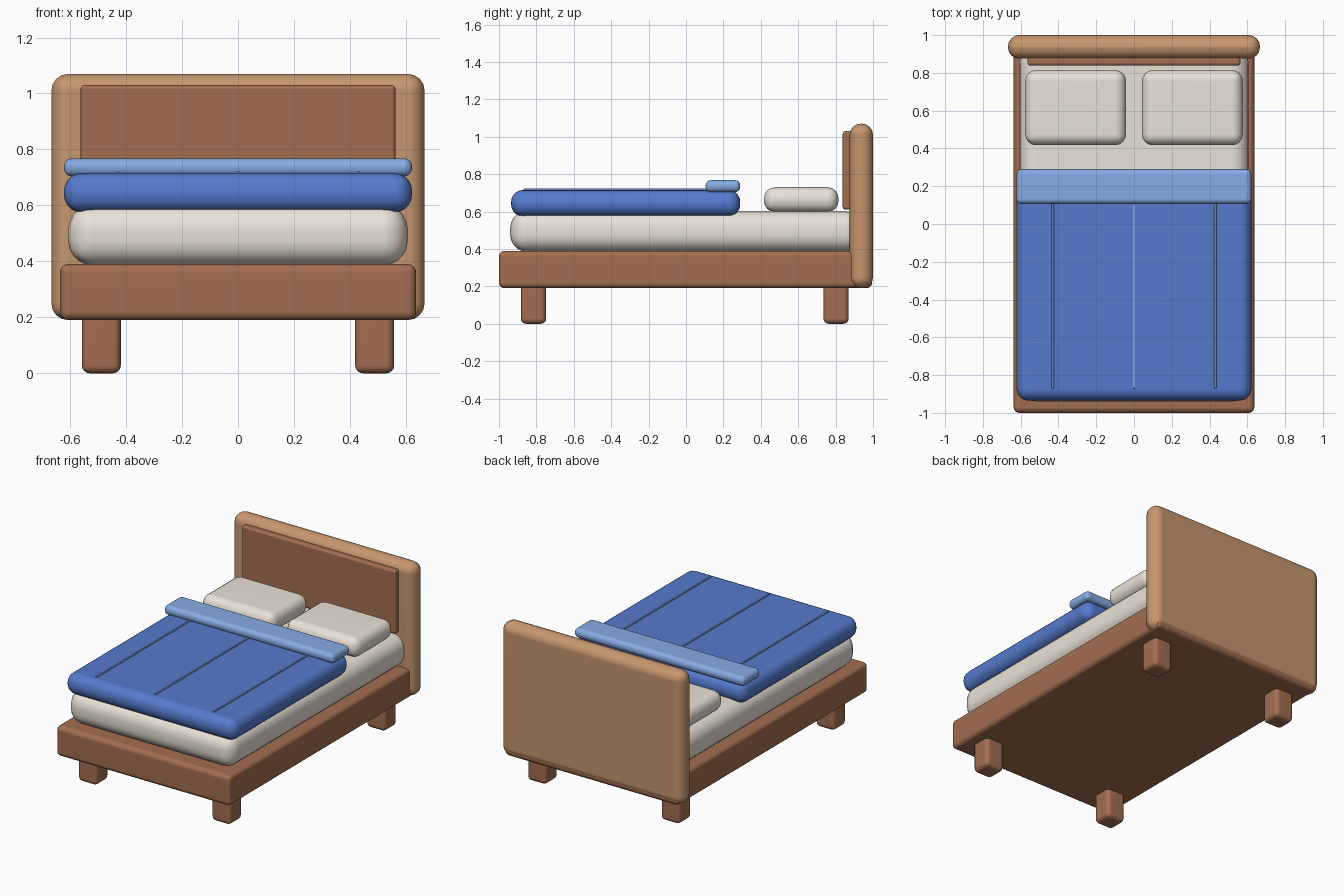
import bpy, bmesh, math
from mathutils import Vector

if "Cube" in bpy.data.objects:
    bpy.data.objects.remove(bpy.data.objects["Cube"])


def material(name, rgb):
    m = bpy.data.materials.new(name)
    m.diffuse_color = (*rgb, 1)
    m.use_nodes = True
    m.node_tree.nodes["Principled BSDF"].inputs["Base Color"].default_value = m.diffuse_color
    return m


WOOD = material("brown_wood", (0.37, 0.155, 0.08))
OAK = material("light_wood", (0.57, 0.305, 0.155))
LINEN = material("linen", (0.83, 0.76, 0.68))
BLUE = material("blue_cloth", (0.09, 0.20, 0.62))
SKY = material("light_blue_cloth", (0.24, 0.41, 0.78))


def rounded_box(name, x, y, z, radius, mat, segments=4):
    """Box spanning the given (min, max) ranges with rounded edges."""
    lo, hi = Vector((x[0], y[0], z[0])), Vector((x[1], y[1], z[1]))
    size, mid = hi - lo, (hi + lo) / 2
    bm = bmesh.new()
    bmesh.ops.create_cube(bm, size=1)
    for v in bm.verts:
        v.co = Vector(a * b for a, b in zip(v.co, size))
    bmesh.ops.bevel(bm, geom=bm.edges[:], offset=radius, segments=segments,
                    profile=0.5, affect='EDGES', clamp_overlap=True)
    mesh = bpy.data.meshes.new(name)
    bm.to_mesh(mesh)
    bm.free()
    obj = bpy.data.objects.new(name, mesh)
    obj.location = mid
    mesh.materials.append(mat)
    bpy.context.collection.objects.link(obj)
    bpy.ops.object.select_all(action='DESELECT')
    obj.select_set(True)
    bpy.context.view_layer.objects.active = obj
    bpy.ops.object.shade_smooth_by_angle(angle=math.radians(35))
    # keep the large faces flat
    wn = obj.modifiers.new("flat_faces", 'WEIGHTED_NORMAL')
    wn.keep_sharp = True
    return obj


# Wooden frame, headboard and inset panel
rounded_box("bed_frame", (-0.637, 0.637), (-1.0, 0.995), (0.19, 0.39), 0.03, WOOD)
rounded_box("headboard", (-0.667, 0.667), (0.875, 1.0), (0.19, 1.07), 0.06, OAK)
rounded_box("headboard_panel", (-0.563, 0.563), (0.838, 0.885), (0.61, 1.03), 0.015, WOOD)

# Four legs
for side, sx in (("left", -1), ("right", 1)):
    for end, y0 in (("front", -0.883), ("back", 0.735)):
        xs = sorted((sx * 0.419, sx * 0.558))
        rounded_box(f"{end}_{side}_leg", xs, (y0, y0 + 0.135), (0.0, 0.23), 0.028, WOOD)

# Mattress and pillows
rounded_box("mattress", (-0.607, 0.607), (-0.94, 0.94), (0.385, 0.603), 0.09, LINEN, 5)
for side, sx in (("left", -1), ("right", 1)):
    xs = sorted((sx * 0.042, sx * 0.576))
    rounded_box(f"{side}_pillow", xs, (0.417, 0.815), (0.598, 0.73), 0.058, LINEN)

# Blanket with folded edge and stitched seams
rounded_box("blanket", (-0.622, 0.622), (-0.935, 0.29), (0.575, 0.715), 0.063, BLUE, 5)
rounded_box("blanket_fold", (-0.622, 0.622), (0.105, 0.29), (0.704, 0.768), 0.028, SKY)
for i, x in enumerate((-0.43, 0.0, 0.43)):
    rounded_box(f"blanket_seam_{i + 1}", (x - 0.006, x + 0.006), (-0.87, 0.13),
                (0.708, 0.722), 0.003, SKY, 2)
